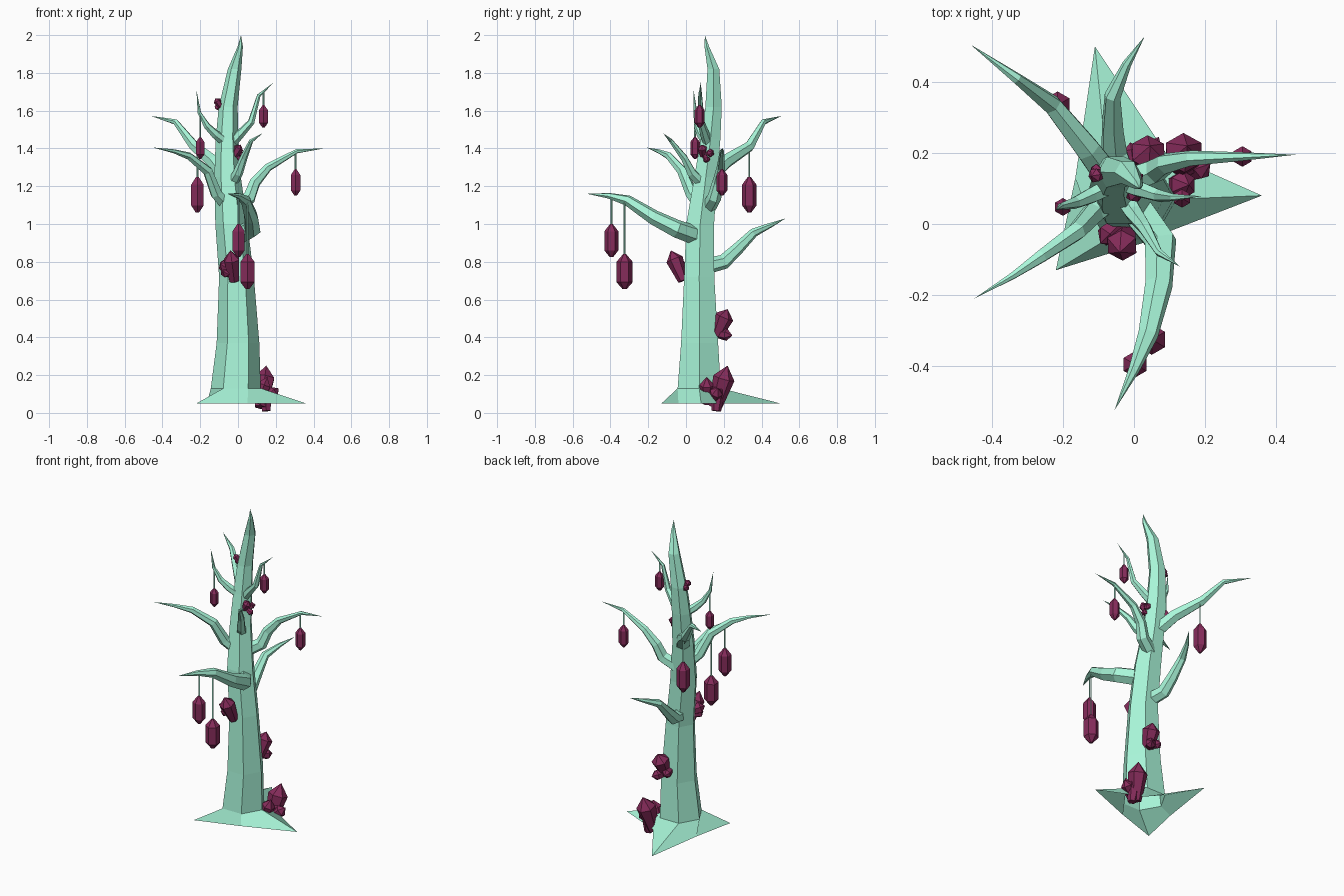
import bpy, bmesh, math
from mathutils import Vector


def material(name, color):
    m = bpy.data.materials.new(name)
    m.diffuse_color = color
    return m


BARK = material("bark", (0.40, 0.93, 0.70, 1))
GEM = material("gem", (0.24, 0.025, 0.105, 1))


def finish(name, bm, mat):
    bmesh.ops.recalc_face_normals(bm, faces=bm.faces)
    me = bpy.data.meshes.new(name)
    bm.to_mesh(me)
    bm.free()
    me.materials.append(mat)
    ob = bpy.data.objects.new(name, me)
    bpy.context.collection.objects.link(ob)
    return ob


def bridge(bm, a, b):
    """Join two rings; a single-vertex ring is a point."""
    n = len(a)
    for i in range(n):
        j = (i + 1) % n
        if len(b) == 1:
            bm.faces.new((a[i], a[j], b[0]))
        else:
            bm.faces.new((a[i], a[j], b[j], b[i]))


def tube(name, pts, radii, sides, mat, cap=True):
    """Faceted tube along a path with a radius per point (0 = pointed end)."""
    bm = bmesh.new()
    pts = [Vector(p) for p in pts]
    rings, u = [], None
    for k, (p, r) in enumerate(zip(pts, radii)):
        d = (pts[min(k + 1, len(pts) - 1)] - pts[max(k - 1, 0)]).normalized()
        if u is None:
            u = Vector((0, 0, 1)) if abs(d.z) < 0.9 else Vector((0, 1, 0))
        u = (u - d * u.dot(d)).normalized()
        v = d.cross(u)
        if r == 0:
            rings.append([bm.verts.new(p)])
        else:
            angs = [2 * math.pi * i / sides for i in range(sides)]
            rings.append([bm.verts.new(p + r * (u * math.cos(a) + v * math.sin(a))) for a in angs])
    for a, b in zip(rings, rings[1:]):
        bridge(bm, a, b)
    if cap:
        for ring in (rings[0], rings[-1]):
            if len(ring) > 2:
                bm.faces.new(ring)
    return finish(name, bm, mat)


# Trunk: stacked hexagons over a three-pointed root flare, open underneath
bm = bmesh.new()
flare = [(0.36, 0.08), (0.09, 0.20), (-0.11, 0.50), (-0.165, 0.13), (-0.22, -0.13), (0.05, -0.04)]
prev = [bm.verts.new((x, y, 0.05)) for x, y in flare]
trunk = [(-0.012, 0.07, 0.13, 0.132), (0.0, 0.072, 0.37, 0.113), (-0.008, 0.07, 0.72, 0.092),
         (-0.035, 0.075, 1.0, 0.085), (-0.055, 0.105, 1.25, 0.07), (-0.058, 0.13, 1.45, 0.06),
         (-0.052, 0.146, 1.62, 0.05), (-0.018, 0.145, 1.82, 0.036)]
for cx, cy, z, r in trunk:
    ring = [bm.verts.new((cx + r * math.cos(i * math.pi / 3), cy + r * math.sin(i * math.pi / 3), z))
            for i in range(6)]
    bridge(bm, prev, ring)
    prev = ring
ring = [bm.verts.new((.012 + .014 * math.cos(i * math.pi / 3), .11 + .014 * math.sin(i * math.pi / 3), 1.94))
        for i in range(6)]
bridge(bm, prev, ring)
bridge(bm, ring, [bm.verts.new((0.016, 0.10, 2.0))])
finish("trunk", bm, BARK)

# Branches: start radius and path, tapering to a point
branches = {
    "front": (0.052, [(0, .05, .94), (.075, -.05, .975), (.07, -.17, 1.035), (.04, -.31, 1.125),
                      (0, -.41, 1.15), (-.055, -.524, 1.16)]),
    "back": (0.043, [(-.03, .12, .78), (-.055, .20, .80), (-.06, .27, .865), (-.06, .36, .955),
                     (-.02, .45, .995), (.03, .528, 1.03)]),
    "left": (0.036, [(-.05, .08, 1.09), (-.115, .03, 1.16), (-.16, -.02, 1.28), (-.26, -.09, 1.36),
                     (-.34, -.145, 1.385), (-.45, -.21, 1.405)]),
    "back_left": (0.043, [(-.07, .13, 1.25), (-.13, .21, 1.33), (-.23, .335, 1.41),
                          (-.33, .41, 1.54), (-.46, .505, 1.572)]),
    "right": (0.040, [(-.02, .12, 1.09), (.06, .15, 1.14), (.09, .17, 1.22), (.16, .185, 1.30),
                      (.31, .19, 1.385), (.455, .195, 1.40)]),
    "front_right": (0.030, [(-.03, .08, 1.22), (0, .03, 1.27), (.03, -.01, 1.35),
                            (.07, -.08, 1.44), (.13, -.12, 1.48)]),
    "upper_left": (0.027, [(-.06, .11, 1.43), (-.12, .08, 1.475), (-.165, .06, 1.52),
                           (-.205, .05, 1.59), (-.22, .04, 1.71)]),
    "upper_right": (0.028, [(-.04, .12, 1.42), (.01, .10, 1.475), (.07, .08, 1.54),
                            (.11, .075, 1.68), (.19, .078, 1.75)]),
}
for name, (r, path) in branches.items():
    n = len(path) - 1
    tube("branch_" + name, path, [r * (1 - (k / n) ** 1.6) for k in range(n + 1)], 6, BARK)

# Hanging gem lanterns: x, y, bottom, top, radius, string top
lanterns = [(.135, .072, 1.51, 1.63, .026, 1.70), (-.20, .048, 1.345, 1.46, .025, 1.58),
            (-.215, .335, 1.06, 1.25, .038, 1.41), (.305, .19, 1.15, 1.29, .029, 1.38),
            (.003, -.395, .825, 1.0, .037, 1.15), (.05, -.325, .655, .84, .043, 1.13)]
for i, (x, y, z0, z1, r, zs) in enumerate(lanterns):
    h = z1 - z0
    tube(f"lantern_{i}", [(x, y, z0), (x, y, z0 + .2 * h), (x, y, z1 - .22 * h), (x, y, z1)],
         [r * .25, r, r, r * .2], 6, GEM)
    tube(f"string_{i}", [(x, y, z1 - .01), (x, y, zs)], [.005, .005], 4, BARK)

# Crystal growths on the bark: base, tip, radius
crystals = [((.12, .155, .03), (.15, .22, .25), .058), ((.15, .16, .01), (.14, .175, .17), .042),
            ((.10, .11, .05), (.155, .11, .19), .040), ((.13, .14, .06), (.215, .17, .13), .036),
            ((.03, .16, .41), (.045, .22, .55), .052), ((.02, .15, .42), (.07, .245, .41), .032),
            ((0, .15, .44), (-.01, .23, .43), .028),
            ((-.02, -.015, .70), (-.04, -.08, .86), .046), ((-.03, .01, .76), (-.095, -.055, .79), .036),
            ((-.04, .0, .74), (-.08, -.06, .75), .030),
            ((-.09, .14, 1.62), (-.12, .135, 1.665), .021), ((-.09, .14, 1.63), (-.12, .16, 1.61), .018),
            ((-.02, .09, 1.36), (.015, .085, 1.42), .026), ((-.02, .11, 1.37), (.025, .14, 1.38), .022),
            ((-.01, .10, 1.36), (.025, .115, 1.33), .019)]
for i, (a, b, r) in enumerate(crystals):
    a, b = Vector(a), Vector(b)
    tube(f"crystal_{i}", [a, a.lerp(b, .7), b], [r * .6, r, 0], 6, GEM)
